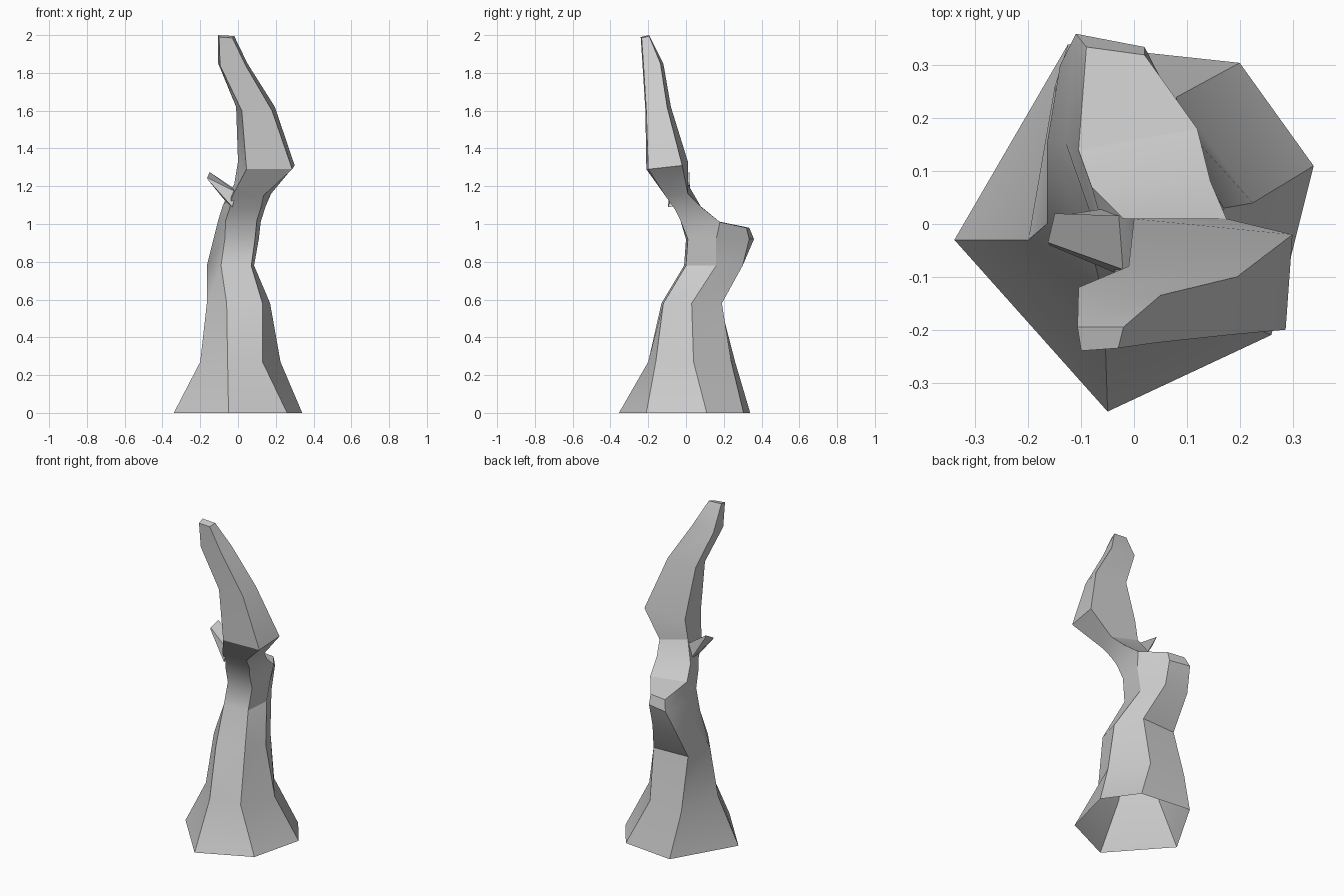
import bpy
import bmesh
import math

old = bpy.data.objects.get("Cube")
if old:
    bpy.data.objects.remove(old, do_unlink=True)

UNIT = 0.01  # sections are written in centimetres

# One weathered grey for the whole tree
bark = bpy.data.materials.new("weathered_grey_bark")
bark.use_nodes = True
bark_colour = (0.6, 0.6, 0.6, 1.0)
bark.diffuse_color = bark_colour
bark.node_tree.nodes["Principled BSDF"].inputs["Base Color"].default_value = bark_colour


def add_section(bm, points):
    """Add one cross-section of (x, y, z) corners and return its vertices."""
    return [bm.verts.new([value * UNIT for value in point]) for point in points]


def bridge(bm, lower, upper):
    """Join two sections that have the same number of corners."""
    count = len(lower)
    for i in range(count):
        j = (i + 1) % count
        bm.faces.new((lower[i], lower[j], upper[j], upper[i]))


def loft(bm, sections):
    """Join a whole stack of sections, from the first to the last."""
    for lower, upper in zip(sections, sections[1:]):
        bridge(bm, lower, upper)


def finish(bm, name):
    """Turn the bmesh into a shaded object that wears the bark."""
    bmesh.ops.recalc_face_normals(bm, faces=bm.faces[:])
    mesh = bpy.data.meshes.new(name)
    bm.to_mesh(mesh)
    bm.free()
    mesh.materials.append(bark)
    part = bpy.data.objects.new(name, mesh)
    bpy.context.scene.collection.objects.link(part)
    bpy.ops.object.select_all(action="DESELECT")
    part.select_set(True)
    bpy.context.view_layer.objects.active = part
    bpy.ops.object.shade_smooth_by_angle(angle=math.radians(30))
    return part


# Six-sided trunk: height, then corners from the right side round by the front
trunk_sections = [
    (0, [(-34, -3), (-5, -35.5), (26, -21), (34, 11), (20, 30.5), (-12.5, 34)]),
    (27, [(-20, -3), (-5.5, -20), (13, -16), (22.5, 4), (8, 24), (-15, 26)]),
    (58, [(-16.5, 0), (-6, -13), (13, -12), (17, 3), (9, 19), (-14, 18)]),
    (78, [(-16.5, 15), (-9, -1), (7, 0), (8.5, 16), (2, 30), (-14, 30)]),
    (92, [(-13, 15.5), (-7, 0), (9, 1), (11, 16), (2, 33.5), (-11, 36)]),
]

# Top of the knot, where the two back corners stop
knot_section = [
    (-10.5, 14, 102), (-6.5, -3, 102), (10, -3, 102),
    (12, 18, 101), (2, 32, 98), (-9, 33.5, 98),
]

# Four-sided crown that bends forward and tapers to the tip
crown_sections = [
    [(-8, 7, 110), (-4.5, -6, 108), (12, -6, 108), (14.5, 8, 109)],
    [(-2, 1, 121), (-3, -11, 115), (13.5, -11, 115), (17.5, 1, 116)],
    [(0, 1, 133), (4.5, -21, 129), (28.7, -20, 129), (30, -2, 131)],
    [(-1, -8, 162), (2, -21.5, 160), (18, -21, 160), (19.5, -10, 162)],
    [(-10.5, -12, 185), (-9.5, -23, 184), (4, -22.5, 184), (5, -13.5, 185)],
    [(-10.7, -19.5, 200), (-10, -24, 199), (-3, -23.5, 198.5), (-2, -19.5, 199.5)],
]

# Trunk, knot and crown form one skin, left open underneath
bm = bmesh.new()
trunk = [add_section(bm, [(x, y, z) for x, y in corners]) for z, corners in trunk_sections]
knot = add_section(bm, knot_section)
loft(bm, trunk + [knot])
crown = [add_section(bm, corners) for corners in crown_sections]
loft(bm, [knot[:4]] + crown)
bm.faces.new((knot[0], knot[3], knot[4], knot[5]))
bm.faces.new(crown[-1])
finish(bm, "dead_tree_trunk")

# Short broken branch on the right side, rooted inside the trunk
branch_sections = [
    [(-3, -9.5, 109), (-1, -9, 117), (-1, 1.5, 118), (-5, 3, 110)],
    [(-16, -4, 123.5), (-16.3, -3.5, 124.5), (-15, 2, 127.5), (-14.5, 1.5, 126)],
]
bm = bmesh.new()
branch = [add_section(bm, corners) for corners in branch_sections]
loft(bm, branch)
bm.faces.new(branch[-1])
finish(bm, "broken_branch")
